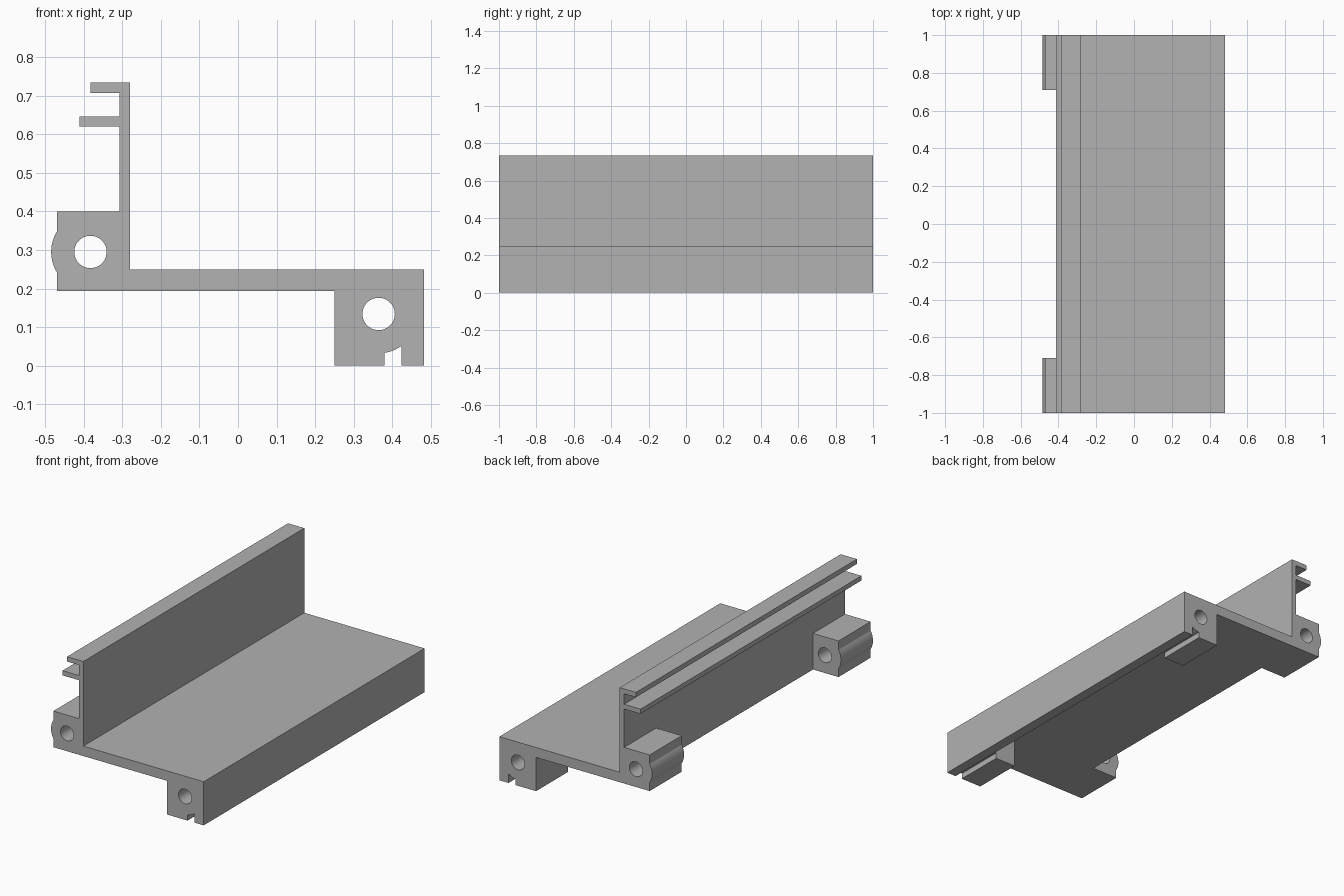
import bpy, bmesh, math

cube = bpy.data.objects.get("Cube")
if cube:
    bpy.data.objects.remove(cube, do_unlink=True)

grey = bpy.data.materials.new("plain grey")
grey.use_nodes = True
grey.diffuse_color = (0.445, 0.445, 0.445, 1)
grey.node_tree.nodes["Principled BSDF"].inputs["Base Color"].default_value = grey.diffuse_color

BLOCK = 0.29      # length of each end block
BORE = 0.042      # pin hole radius
ROUND = 0.102     # knuckle radius around each pin
LEFT_PIN = (-0.383, 0.295)
RIGHT_PIN = (0.365, 0.134)


def arc(center, radius, start, end, steps):
    """Points on an arc in the cross-section, angles in radians."""
    return [(center[0] + radius * math.cos(start + (end - start) * i / steps),
             center[1] + radius * math.sin(start + (end - start) * i / steps))
            for i in range(steps + 1)]


def circle(center):
    return arc(center, BORE, 0, math.tau, 40)[:-1]


def extrude_section(name, loops, y0, y1):
    """Extrude a cross-section (outline plus holes) from y0 to y1."""
    curve = bpy.data.curves.new(name, "CURVE")
    curve.dimensions = "2D"
    curve.fill_mode = "BOTH"
    curve.extrude = (y1 - y0) / 2
    for loop in loops:
        spline = curve.splines.new("POLY")
        spline.points.add(len(loop) - 1)
        for point, (x, z) in zip(spline.points, loop):
            point.co = (x, z, 0, 1)
        spline.use_cyclic_u = True
    temp = bpy.data.objects.new(name + "_section", curve)
    bpy.context.collection.objects.link(temp)
    bpy.context.view_layer.update()
    evaluated = temp.evaluated_get(bpy.context.evaluated_depsgraph_get())
    mesh = bpy.data.meshes.new_from_object(evaluated)
    bpy.data.objects.remove(temp, do_unlink=True)

    # Stand the section up along y and weld it into a closed solid
    bm = bmesh.new()
    bm.from_mesh(mesh)
    for v in bm.verts:
        x, z, depth = v.co
        v.co = (x, (y0 + y1) / 2 - depth, z)
    bmesh.ops.remove_doubles(bm, verts=bm.verts, dist=0.0001)
    bmesh.ops.dissolve_limit(bm, angle_limit=0.01, verts=bm.verts, edges=bm.edges)
    bmesh.ops.recalc_face_normals(bm, faces=bm.faces)
    bm.to_mesh(mesh)
    bm.free()
    mesh.materials.clear()
    mesh.materials.append(grey)
    obj = bpy.data.objects.new(name, mesh)
    bpy.context.collection.objects.link(obj)
    return obj


# Full-length profile: plate, outer lip, upright wall and two flanges
body_outline = [
    (-0.308, 0.193), (0.425, 0.193), (0.425, 0), (0.483, 0), (0.483, 0.25),
    (-0.28, 0.25), (-0.28, 0.735), (-0.383, 0.735), (-0.383, 0.707),
    (-0.308, 0.707), (-0.308, 0.647), (-0.412, 0.647), (-0.412, 0.62),
    (-0.308, 0.62)]
bracket = extrude_section("bracket", [body_outline], -1, 1)

# Left hinge block, with a rounded knuckle on its outer side
bulge = math.acos((0.47 + LEFT_PIN[0]) / ROUND)
left_outline = [(-0.295, 0.193), (-0.295, 0.4), (-0.47, 0.4)]
left_outline += arc(LEFT_PIN, ROUND, math.pi - bulge, math.pi + bulge, 12)
left_outline += [(-0.47, 0.193)]

# Right hinge block, with a slot whose roof curves around the pin
slot_in = -math.acos((0.38 - RIGHT_PIN[0]) / ROUND)
slot_out = -math.acos((0.425 - RIGHT_PIN[0]) / ROUND)
right_outline = [(0.25, 0), (0.38, 0)]
right_outline += arc(RIGHT_PIN, ROUND, slot_in, slot_out, 6)
right_outline += [(0.445, 0.06), (0.445, 0.21), (0.25, 0.21)]

# Join a block to the profile at both ends of both sides
bpy.context.view_layer.objects.active = bracket
for side, outline, pin in (("left", left_outline, LEFT_PIN),
                           ("right", right_outline, RIGHT_PIN)):
    for end, y0 in (("front", -1), ("back", 1 - BLOCK)):
        block = extrude_section(f"{end}_{side}_hinge_block",
                                [outline, circle(pin)], y0, y0 + BLOCK)
        union = bracket.modifiers.new("join block", "BOOLEAN")
        union.operation = "UNION"
        union.solver = "EXACT"
        union.object = block
        bpy.ops.object.modifier_apply(modifier=union.name)
        bpy.data.objects.remove(block, do_unlink=True)

# Smooth the round parts and keep the corners sharp
bpy.ops.object.select_all(action="DESELECT")
bracket.select_set(True)
bpy.ops.object.shade_smooth_by_angle(angle=math.radians(25))
